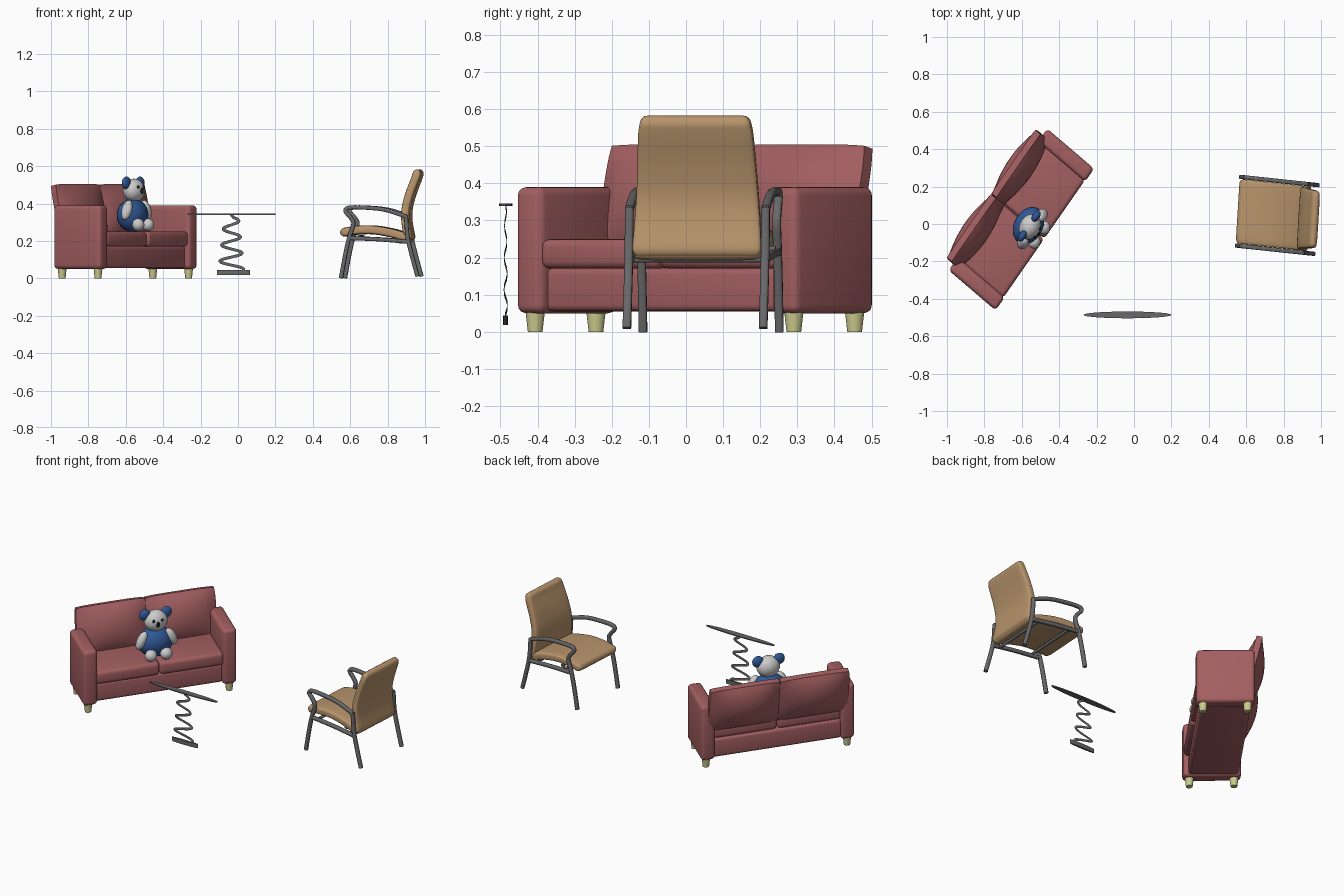
import bpy, bmesh
from math import sin, cos, pi, radians
from mathutils import Matrix, Vector

if "Cube" in bpy.data.objects:
    bpy.data.objects.remove(bpy.data.objects["Cube"])


def material(name, rgb):
    m = bpy.data.materials.new(name)
    m.diffuse_color = (*rgb, 1)
    m.use_nodes = True
    m.node_tree.nodes["Principled BSDF"].inputs["Base Color"].default_value = m.diffuse_color
    return m


RED = material("red fabric", (0.37, 0.115, 0.12))
TAN = material("tan fabric", (0.48, 0.30, 0.15))
WOOD = material("pale wood", (0.6, 0.6, 0.27))
BLUE = material("blue plush", (0.03, 0.1, 0.32))
BLACK = material("black", (0.01, 0.01, 0.01))
STEEL = material("steel", (0.14, 0.14, 0.145))


def frame(origin, x_axis, y_axis):
    """Local frame of one piece of furniture; the axes may be skewed or squashed."""
    return Matrix(((x_axis[0], y_axis[0], 0, origin[0]),
                   (x_axis[1], y_axis[1], 0, origin[1]),
                   (0, 0, 1, 0), (0, 0, 0, 1)))


SOFA = frame((-0.602, 0.024), (0.57, 0.82), (-0.76, 0.65))
CHAIR = frame((0.767, 0.046), (-0.061, -0.998), (0.994, -0.106))
TABLE = frame((-0.035, -0.486), (1, 0), (0, 0.077))


def finish(name, bm, space, mat=None, angle=35):
    bmesh.ops.recalc_face_normals(bm, faces=bm.faces)
    me = bpy.data.meshes.new(name)
    bm.to_mesh(me)
    bm.free()
    me.transform(space)
    me.polygons.foreach_set("use_smooth", [True] * len(me.polygons))
    me.set_sharp_from_angle(angle=radians(angle))
    if mat:
        me.materials.append(mat)
    ob = bpy.data.objects.new(name, me)
    bpy.context.collection.objects.link(ob)
    return ob


def box(name, lo, hi, bevel, space, mat):
    bm = bmesh.new()
    bmesh.ops.create_cube(bm, size=1)
    lo, hi = Vector(lo), Vector(hi)
    bmesh.ops.scale(bm, vec=hi - lo, verts=bm.verts)
    bmesh.ops.translate(bm, vec=(lo + hi) / 2, verts=bm.verts)
    bmesh.ops.bevel(bm, geom=bm.edges[:], offset=bevel, segments=4, profile=0.5, affect='EDGES')
    finish(name, bm, space, mat)


def ball(name, center, radii, mat=None, tilt=0):
    bm = bmesh.new()
    m = Matrix.Translation(center) @ Matrix.Rotation(tilt, 4, 'Y') @ Matrix.Diagonal((*radii, 1))
    bmesh.ops.create_uvsphere(bm, u_segments=24, v_segments=14, radius=1, matrix=m)
    finish(name, bm, SOFA, mat, 180)


def cylinder(name, center, r1, r2, depth, space, mat, seg=24):
    bm = bmesh.new()
    bmesh.ops.create_cone(bm, cap_ends=True, segments=seg, radius1=r1, radius2=r2, depth=depth,
                          matrix=Matrix.Translation(center))
    finish(name, bm, space, mat)


def smooth(pts, n=6):
    """Catmull-Rom through the points."""
    p = [Vector(q) for q in pts]
    p = [2 * p[0] - p[1]] + p + [2 * p[-1] - p[-2]]
    out = []
    for a, b, c, d in zip(p, p[1:], p[2:], p[3:]):
        for i in range(n):
            t = i / n
            out.append(0.5 * (2 * b + (c - a) * t + (2 * a - 5 * b + 4 * c - d) * t * t
                              + (3 * b - a - 3 * c + d) * t ** 3))
    return out + [p[-2]]


def sweep(name, path, width, thick, space, mat, ref=(1, 0, 0), power=1.0, seg=12, cap=True):
    """Sweep a rounded section along a path; width = (start, end) half widths."""
    n = len(path)
    tan = [(path[min(i + 1, n - 1)] - path[max(i - 1, 0)]).normalized() for i in range(n)]
    rings = [(path[i], tan[i], width[0] + (width[1] - width[0]) * i / (n - 1), thick) for i in range(n)]
    if cap:  # rounded ends
        for end, sign in ((0, -1), (-1, 1)):
            p, t, w, h = rings[end]
            extra = [(p + t * sign * h * sin(a), t, w - h * (1 - cos(a)), h * cos(a))
                     for a in (0.5, 1.0, 1.4)]
            rings = extra[::-1] + rings if end == 0 else rings + extra
    bm = bmesh.new()
    loops = []
    for p, t, w, h in rings:
        side = Vector(ref)
        side = (side - t * side.dot(t)).normalized()
        nor = t.cross(side)
        loop = []
        for k in range(seg):
            c, s = cos(2 * pi * (k + 0.5) / seg), sin(2 * pi * (k + 0.5) / seg)
            c, s = [abs(v) ** power * (1 if v > 0 else -1) for v in (c, s)]
            loop.append(bm.verts.new(p + side * w * c + nor * h * s))
        loops.append(loop)
    for a, b in zip(loops, loops[1:]):
        for k in range(seg):
            bm.faces.new((a[k], a[k - 1], b[k - 1], b[k]))
    bm.faces.new(loops[0])
    bm.faces.new(loops[-1])
    finish(name, bm, space, mat, 50)


def pillow(name, center, half, edge, tilt, space, mat):
    """Cushion that swells in the middle and thins towards its rim."""
    bm = bmesh.new()
    bmesh.ops.create_cube(bm, size=2)
    bmesh.ops.subdivide_edges(bm, edges=bm.edges[:], cuts=11, use_grid_fill=True)
    for v in bm.verts:
        x, y, z = v.co
        y *= edge + (1 - edge) * (1 - x * x) ** 0.8 * (1 - z * z) ** 0.8
        v.co = (x * half[0] * (1 - 0.03 * z ** 4), y * half[1], z * half[2] * (1 - 0.03 * x ** 4))
    m = Matrix.Translation(center) @ Matrix.Rotation(tilt, 4, 'X')
    bmesh.ops.transform(bm, matrix=m, verts=bm.verts)
    finish(name, bm, space, mat)


# Sofa
box("sofa_base", (-0.39, -0.135, 0.055), (0.39, 0.15, 0.172), 0.018, SOFA, RED)
for s, tag in ((-1, "left"), (1, "right")):
    xs = sorted((s * 0.377, s * 0.462))
    box(f"sofa_arm_{tag}", (xs[0], -0.165, 0.05), (xs[1], 0.165, 0.39), 0.022, SOFA, RED)
    xs = sorted((s * 0.001, s * 0.386))
    box(f"seat_cushion_{tag}", (xs[0], -0.16, 0.17), (xs[1], 0.15, 0.25), 0.022, SOFA, RED)
    pillow(f"back_cushion_{tag}", (s * 0.209, 0.165, 0.365), (0.212, 0.07, 0.14), 0.25,
           radians(-13), SOFA, RED)
    for y, end in ((-0.126, "front"), (0.126, "back")):
        cylinder(f"sofa_leg_{end}_{tag}", (s * 0.425, y, 0.027), 0.019, 0.025, 0.054, SOFA, WOOD)

# Plush toy sitting on the sofa
ball("toy_body", (0, -0.05, 0.337), (0.105, 0.078, 0.09), BLUE)
ball("toy_head", (0, -0.06, 0.47), (0.07, 0.057, 0.063))
ball("toy_nose", (0, -0.117, 0.468), (0.011, 0.009, 0.016), BLACK)
for s, tag in ((-1, "left"), (1, "right")):
    ball(f"toy_ear_{tag}", (s * 0.064, -0.055, 0.51), (0.034, 0.02, 0.034), BLUE)
    ball(f"toy_eye_{tag}", (s * 0.026, -0.109, 0.488), (0.008, 0.007, 0.009), BLACK)
    ball(f"toy_arm_{tag}", (s * 0.09, -0.078, 0.365), (0.028, 0.03, 0.057), None, -s * 0.45)
    ball(f"toy_foot_{tag}", (s * 0.046, -0.125, 0.286), (0.036, 0.034, 0.034))

# Spring table, squashed front to back
cylinder("table_top", (0, 0, 0.342), 0.235, 0.235, 0.007, TABLE, STEEL, 48)
cylinder("table_foot", (0.01, 0, 0.031), 0.088, 0.088, 0.026, TABLE, STEEL, 40)
helix = []
for i in range(121):
    t = i / 120
    r = 0.066 - 0.028 * t
    a = 2 * pi * 3.25 * t - 0.3
    helix.append(Vector((r * cos(a), r * sin(a), 0.045 + 0.28 * t)))
helix.append(Vector((0, 0, 0.338)))
sweep("table_spring", helix, (0.008, 0.008), 0.008, TABLE, STEEL, ref=(0, 0, 1), seg=8)

# Armchair upholstery
seat = smooth([(0, -0.19, 0.247), (0, -0.12, 0.258), (0, -0.03, 0.258), (0, 0.07, 0.24), (0, 0.145, 0.216)])
sweep("chair_seat", seat, (0.172, 0.172), 0.024, CHAIR, TAN, power=0.3, seg=32)
back = smooth([(0, 0.152, 0.222), (0, 0.138, 0.3), (0, 0.138, 0.37), (0, 0.158, 0.45),
               (0, 0.188, 0.53), (0, 0.198, 0.56)])
sweep("chair_back", back, (0.174, 0.15), 0.023, CHAIR, TAN, power=0.3, seg=32)

# Armchair metal frame
for s, tag in ((-1, "left"), (1, "right")):
    x = s * 0.184
    front = [(x, -0.207, 0.0), (x, -0.185, 0.12), (x, -0.165, 0.21), (x, -0.14, 0.29), (x, -0.155, 0.325),
             (x, -0.182, 0.358), (x, -0.165, 0.378), (x, -0.08, 0.378), (x, 0.03, 0.366), (x, 0.145, 0.33)]
    rear = [(x, 0.205, 0.01), (x, 0.175, 0.12), (x, 0.152, 0.22), (x, 0.143, 0.335)]
    rail = [(x, -0.165, 0.215), (x, 0, 0.208), (x, 0.155, 0.195)]
    for part, pts in (("front_leg_and_armrest", front), ("rear_leg", rear), ("seat_rail", rail)):
        sweep(f"chair_{part}_{tag}", smooth(pts), (0.0115, 0.0115), 0.011, CHAIR, STEEL,
              power=0.6, cap=False)
for y, z, end in ((-0.11, 0.222, "front"), (0.11, 0.195, "rear")):
    bar = [Vector((x, y, z)) for x in (-0.184, 0, 0.184)]
    sweep(f"chair_crossbar_{end}", bar, (0.009, 0.009), 0.009, CHAIR, STEEL, ref=(0, 0, 1), cap=False)
